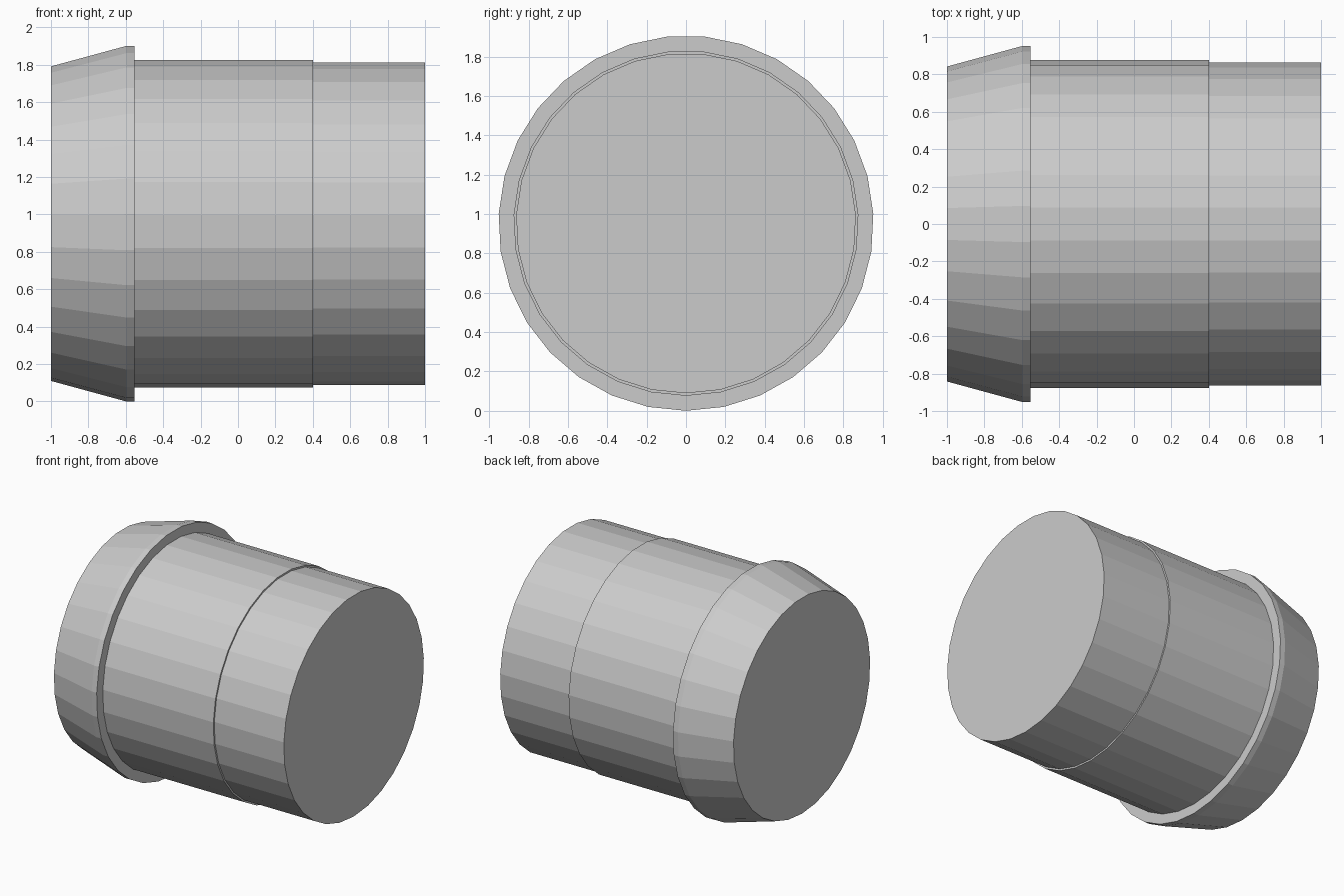
import bpy, bmesh, math

if "Cube" in bpy.data.objects:
    bpy.data.objects.remove(bpy.data.objects["Cube"])

SIDES = 31        # low-poly round, one corner pointing straight down
AXIS_Z = 0.953    # height of the horizontal axis

grey = bpy.data.materials.new("plain grey")
grey.diffuse_color = (0.6, 0.6, 0.6, 1)
grey.use_nodes = True
grey.node_tree.nodes["Principled BSDF"].inputs["Base Color"].default_value = grey.diffuse_color

# (x, radius) along the axis: tapered collar, main barrel, narrower end
profile = [(-1.0, 0.843), (-0.597, 0.953), (-0.554, 0.953),
           (-0.554, 0.877), (0.4, 0.877), (0.4, 0.864), (1.0, 0.864)]


def ring(bm, x, r):
    verts = []
    for k in range(SIDES):
        a = 2 * math.pi * k / SIDES
        verts.append(bm.verts.new((x, r * math.sin(a), AXIS_Z - r * math.cos(a))))
    return verts


# Stepped barrel turned around the x axis
bm = bmesh.new()
rings = [ring(bm, x, r) for x, r in profile]
for a, b in zip(rings, rings[1:]):
    for i in range(SIDES):
        j = (i + 1) % SIDES
        bm.faces.new((a[i], a[j], b[j], b[i]))

# Flat end caps
bm.faces.new(rings[0])
bm.faces.new(rings[-1])
bmesh.ops.recalc_face_normals(bm, faces=bm.faces[:])

mesh = bpy.data.meshes.new("stepped_barrel")
bm.to_mesh(mesh)
bm.free()
mesh.materials.append(grey)
barrel = bpy.data.objects.new("stepped_barrel", mesh)
bpy.context.collection.objects.link(barrel)
